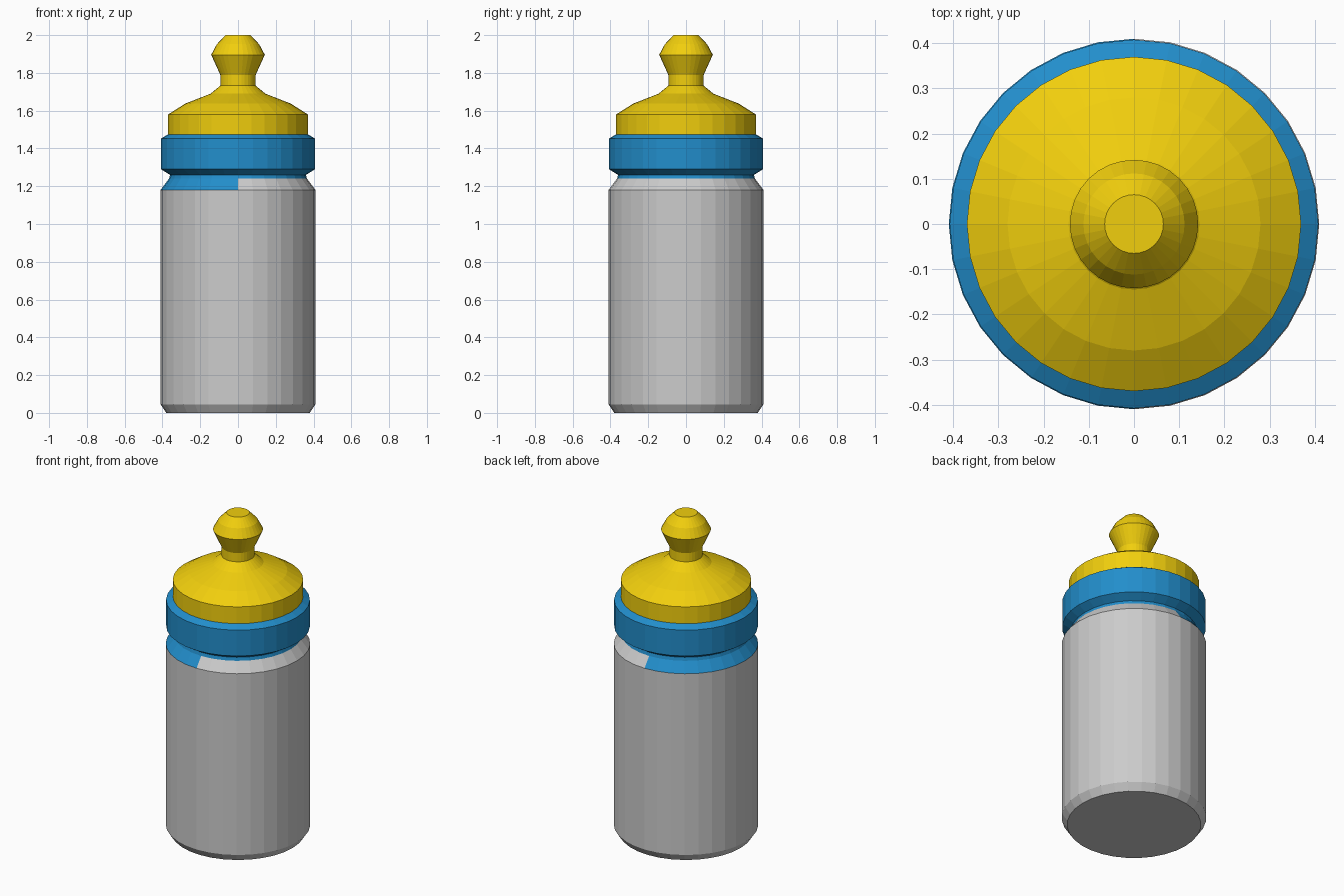
import bpy
import bmesh
from math import cos, sin, pi, radians

if "Cube" in bpy.data.objects:
    bpy.data.objects.remove(bpy.data.objects["Cube"])

SIDES = 32


def material(name, rgb):
    mat = bpy.data.materials.new(name)
    mat.diffuse_color = (*rgb, 1)
    mat.use_nodes = True
    mat.node_tree.nodes["Principled BSDF"].inputs["Base Color"].default_value = mat.diffuse_color
    return mat


def lathe(name, profile, mat=None, start=0, sweep=360, cap_bottom=False, cap_top=False):
    """Revolve a bottom-to-top (radius, z) profile about the z axis."""
    bm = bmesh.new()
    full = sweep == 360
    steps = round(SIDES * sweep / 360)
    count = steps if full else steps + 1
    rings = []
    for r, z in profile:
        angles = [radians(start) + 2 * pi * j / SIDES for j in range(count)]
        rings.append([bm.verts.new((r * cos(a), r * sin(a), z)) for a in angles])
    for low, high in zip(rings, rings[1:]):
        for j in range(steps):
            k = (j + 1) % count
            bm.faces.new((low[j], low[k], high[k], high[j]))
    if cap_bottom:
        bm.faces.new(rings[0][::-1])
    if cap_top:
        bm.faces.new(rings[-1])
    mesh = bpy.data.meshes.new(name)
    bm.to_mesh(mesh)
    bm.free()
    obj = bpy.data.objects.new(name, mesh)
    bpy.context.collection.objects.link(obj)
    if mat:
        mesh.materials.append(mat)
    return obj


blue = material("blue", (0.016, 0.27, 0.60))
yellow = material("yellow", (0.88, 0.62, 0.004))

# Bottle body with chamfered base
lathe("bottle_body", [(0.38, 0), (0.41, 0.045), (0.41, 1.18)], cap_bottom=True)

# Sloped shoulder: grey on the right half, blue on the left half
shoulder = [(0.41, 1.18), (0.365, 1.24)]
lathe("shoulder_right", shoulder, None, start=-90, sweep=180)
lathe("shoulder_left", shoulder, blue, start=90, sweep=180)

# Neck and screw ring
lathe("screw_ring", [(0.365, 1.24), (0.36, 1.26), (0.408, 1.29),
                     (0.408, 1.452), (0.37, 1.475)], blue)

# Lid dome with spout
lathe("lid_and_spout", [(0.37, 1.475), (0.37, 1.58), (0.28, 1.637), (0.145, 1.69),
                        (0.093, 1.733), (0.093, 1.788), (0.142, 1.896),
                        (0.112, 1.952), (0.065, 2.0)], yellow, cap_top=True)
